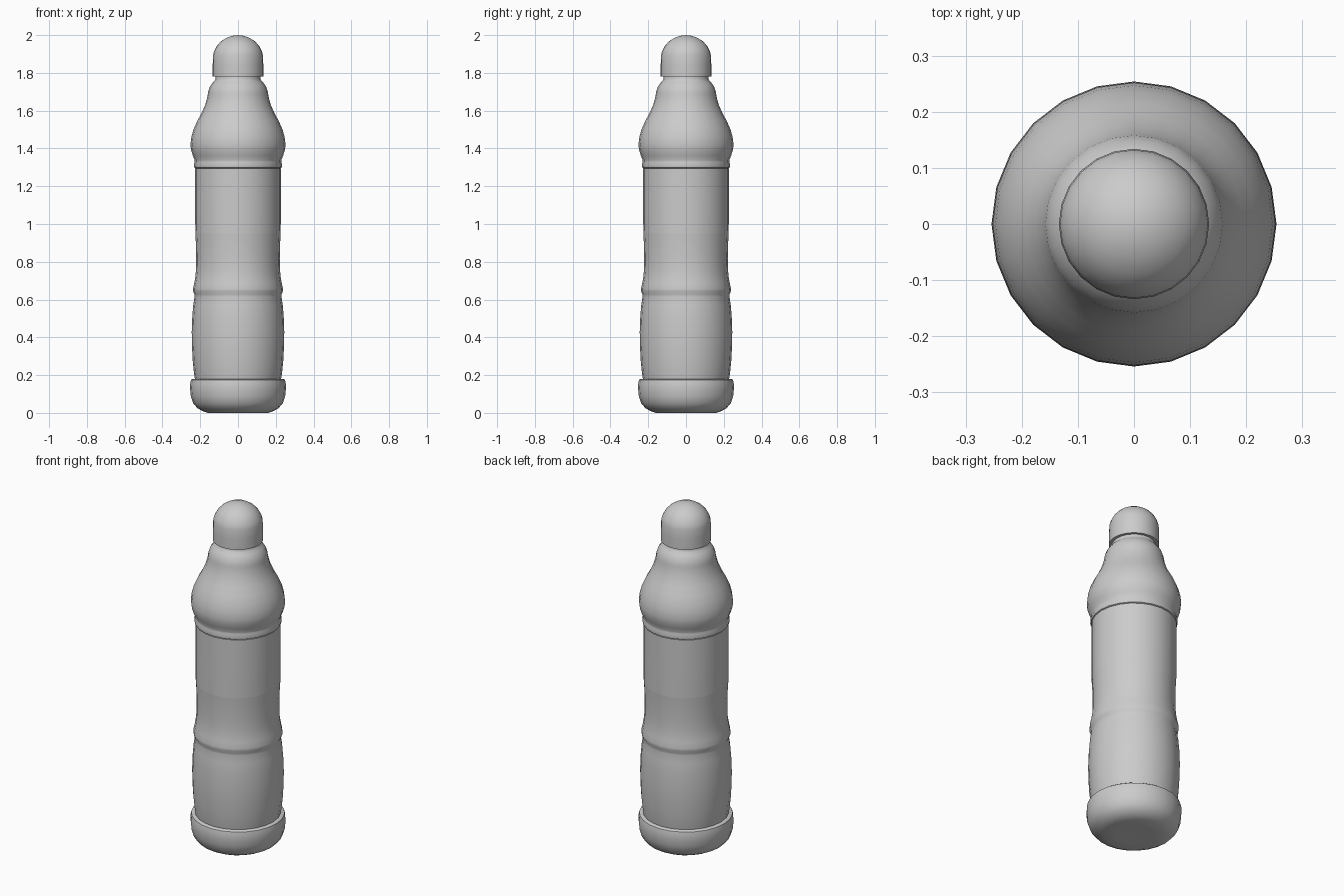
import bpy, math

SIDES = 24


def lathe(name, profile):
    """Spin a (radius, height) profile around z; radius 0 makes a pole."""
    verts, rings, faces = [], [], []
    for r, z in profile:
        if r == 0:
            rings.append([len(verts)] * SIDES)
            verts.append((0, 0, z))
        else:
            rings.append(list(range(len(verts), len(verts) + SIDES)))
            for i in range(SIDES):
                a = 2 * math.pi * i / SIDES
                verts.append((r * math.cos(a), r * math.sin(a), z))
    for lo, hi in zip(rings, rings[1:]):
        for i in range(SIDES):
            j = (i + 1) % SIDES
            quad = [lo[i], lo[j], hi[j], hi[i]]
            faces.append(list(dict.fromkeys(quad)))
    mesh = bpy.data.meshes.new(name)
    mesh.from_pydata(verts, [], faces)
    obj = bpy.data.objects.new(name, mesh)
    bpy.context.collection.objects.link(obj)
    bpy.ops.object.select_all(action='DESELECT')
    obj.select_set(True)
    bpy.context.view_layer.objects.active = obj
    bpy.ops.object.shade_smooth_by_angle(angle=math.radians(40))
    return obj


# Rounded base cup
lathe("base_cup", [
    (0, 0.004), (0.10, 0.002), (0.16, 0.0), (0.188, 0.010), (0.215, 0.025),
    (0.238, 0.052), (0.250, 0.09), (0.254, 0.13), (0.253, 0.155),
    (0.249, 0.175), (0.242, 0.18), (0.228, 0.18)])

# Lower grip with a gentle bulge, up to the raised ring
lathe("lower_body", [
    (0.228, 0.178), (0.233, 0.21), (0.240, 0.28), (0.244, 0.36),
    (0.245, 0.43), (0.242, 0.51), (0.237, 0.57), (0.230, 0.615),
    (0.231, 0.628), (0.238, 0.645), (0.238, 0.658), (0.231, 0.69),
    (0.226, 0.72), (0.222, 0.76), (0.221, 0.82), (0.223, 0.90), (0.226, 0.95)])

# Straight label section
lathe("label_section", [(0.226, 0.95), (0.227, 1.10), (0.227, 1.293), (0.221, 1.293)])

# Shoulder with its ring, tapering to the neck
lathe("shoulder", [
    (0.221, 1.293), (0.231, 1.298), (0.234, 1.312), (0.229, 1.328),
    (0.229, 1.338), (0.239, 1.362), (0.248, 1.39), (0.252, 1.42),
    (0.247, 1.46), (0.236, 1.50), (0.216, 1.545), (0.194, 1.585),
    (0.176, 1.625), (0.165, 1.66), (0.160, 1.685), (0.158, 1.70),
    (0.149, 1.727), (0.134, 1.748), (0.122, 1.76), (0.118, 1.77), (0.118, 1.80)])

# Domed cap with a flat underside
lathe("cap", [
    (0.115, 1.78), (0.134, 1.78), (0.134, 1.84), (0.132, 1.895),
    (0.126, 1.916), (0.112, 1.943), (0.090, 1.967), (0.062, 1.985),
    (0.032, 1.996), (0, 2.0)])
